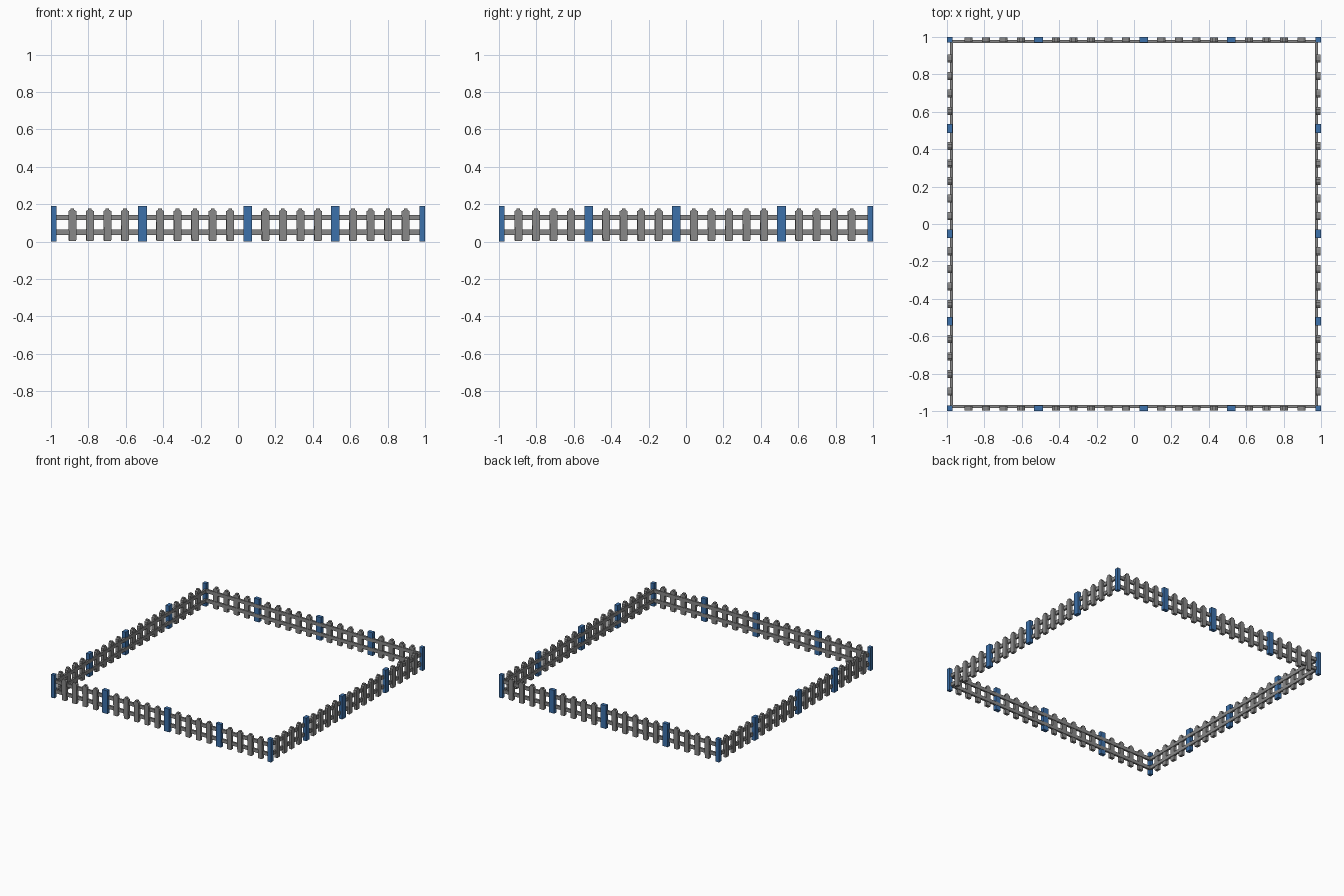
import bpy
import math
from mathutils import Matrix

if "Cube" in bpy.data.objects:
    bpy.data.objects.remove(bpy.data.objects["Cube"], do_unlink=True)


def make_material(name, rgb):
    m = bpy.data.materials.new(name)
    m.use_nodes = True
    m.diffuse_color = (*rgb, 1)
    b = m.node_tree.nodes["Principled BSDF"]
    b.inputs["Base Color"].default_value = (*rgb, 1)
    b.inputs["Roughness"].default_value = 0.8
    return m


GREY = make_material("weathered grey", (0.25, 0.25, 0.25))
BLUE = make_material("painted blue", (0.045, 0.165, 0.41))


def extrude_profile(name, profile, y0, y1, mat):
    """Prism from an (x, z) outline, running from depth y0 to y1."""
    n = len(profile)
    verts = [(x, y, z) for y in (y0, y1) for x, z in profile]
    faces = [tuple(range(n)), tuple(range(2 * n - 1, n - 1, -1))]
    faces += [(i, i + n, (i + 1) % n + n, (i + 1) % n) for i in range(n)]
    mesh = bpy.data.meshes.new(name)
    mesh.from_pydata(verts, [], faces)
    mesh.materials.append(mat)
    return mesh


def rect(w, z0, z1):
    return [(-w / 2, z0), (w / 2, z0), (w / 2, z1), (-w / 2, z1)]


def place(name, mesh, matrix):
    ob = bpy.data.objects.new(name, mesh)
    bpy.context.collection.objects.link(ob)
    ob.matrix_world = matrix


# Shared part meshes; the fence front lies along y = -1
W = 0.0215
picket = extrude_profile("picket", [
    (-W + 0.004, 0.002), (W - 0.004, 0.002), (W, 0.01), (W, 0.162),
    (0.010, 0.170), (0.010, 0.177), (-0.010, 0.177), (-0.010, 0.170),
    (-W, 0.162)], -0.996, -0.972, GREY)
post = extrude_profile("post", rect(0.046, 0, 0.19), -1.0, -0.970, BLUE)
corner = extrude_profile("corner_post", rect(0.03, 0, 0.19), -0.015, 0.015, BLUE)
low_rail = extrude_profile("lower_rail", rect(1.95, 0.036, 0.064), -0.984, -0.968, GREY)
top_rail = extrude_profile("upper_rail", rect(1.95, 0.115, 0.143), -0.984, -0.968, GREY)

# Four fence runs: slots along each run are pickets, three of them posts
FIRST, STEP, POSTS = -0.886, 0.0938, (4, 10, 15)
# (side, rotation, direction in which the slots count)
runs = [("front", 0, 1), ("right", 90, -1), ("back", 180, -1), ("left", 270, 1)]
for side, angle, direction in runs:
    turn = Matrix.Rotation(math.radians(angle), 4, "Z")
    place(side + "_lower_rail", low_rail, turn)
    place(side + "_upper_rail", top_rail, turn)
    for i in range(20):
        kind, mesh = ("post", post) if i in POSTS else ("picket", picket)
        x = direction * (FIRST + STEP * i)
        place(f"{side}_{kind}_{i + 1}", mesh, turn @ Matrix.Translation((x, 0, 0)))

# Corner posts
for sx in (-1, 1):
    for sy in (-1, 1):
        name = f"{'front' if sy < 0 else 'back'}_{'left' if sx > 0 else 'right'}_corner_post"
        place(name, corner, Matrix.Translation((sx * 0.985, sy * 0.985, 0)))
